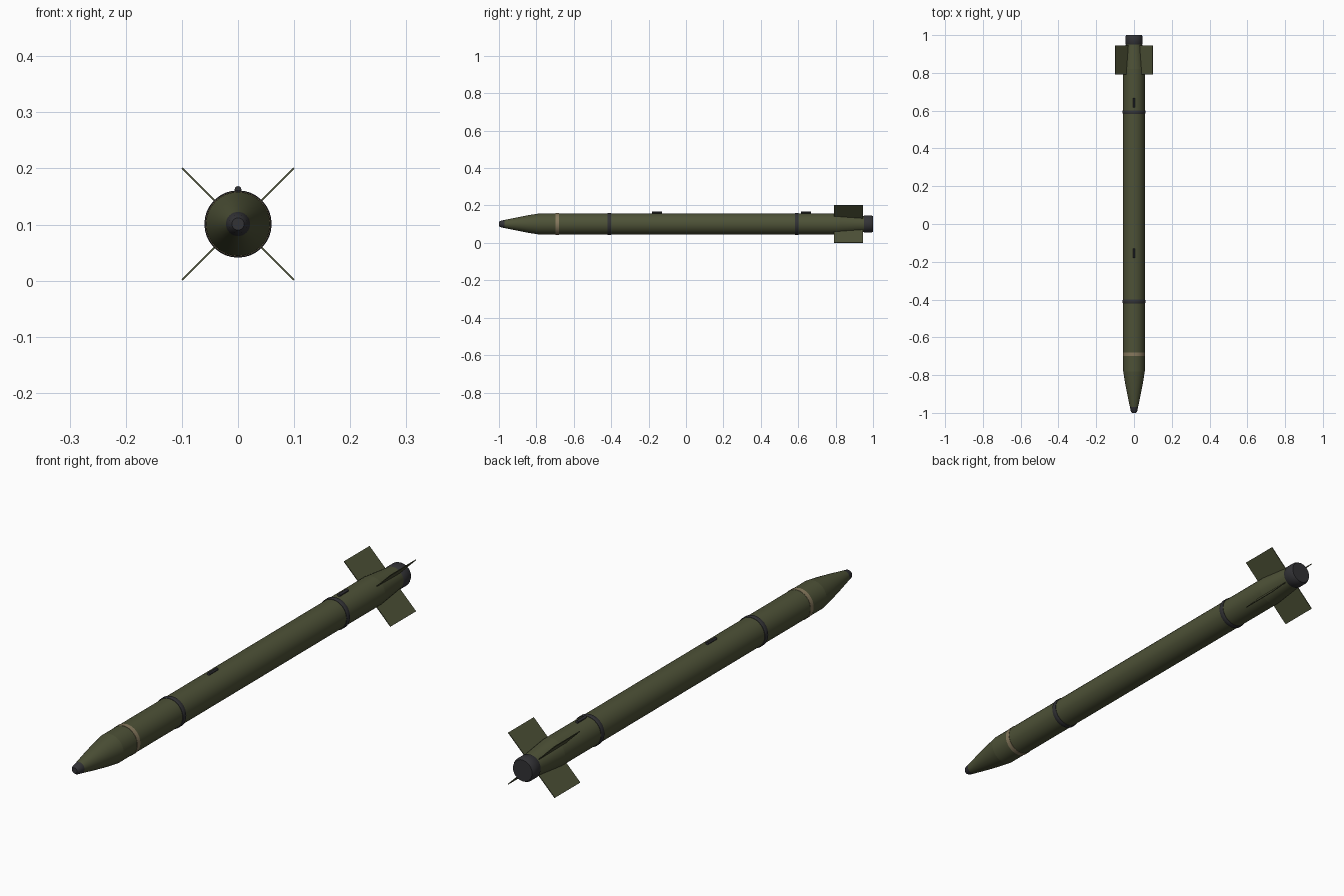
import bpy, bmesh, math
from mathutils import Matrix, Vector

if "Cube" in bpy.data.objects:
    bpy.data.objects.remove(bpy.data.objects["Cube"])

AXIS_Z = 0.101   # height of the long axis
SIDES = 32


def material(name, rgb):
    m = bpy.data.materials.new(name)
    m.diffuse_color = (*rgb, 1)
    m.use_nodes = True
    m.node_tree.nodes["Principled BSDF"].inputs["Base Color"].default_value = m.diffuse_color
    return m


OLIVE = material("olive", (0.075, 0.083, 0.038))
DARK = material("dark_grey", (0.032, 0.032, 0.036))
TAN = material("tan", (0.24, 0.19, 0.11))


def finish(name, bm, mat, smooth=True):
    bmesh.ops.recalc_face_normals(bm, faces=bm.faces[:])
    me = bpy.data.meshes.new(name)
    bm.to_mesh(me)
    bm.free()
    me.materials.append(mat)
    ob = bpy.data.objects.new(name, me)
    bpy.context.collection.objects.link(ob)
    if smooth:
        bpy.ops.object.select_all(action='DESELECT')
        ob.select_set(True)
        bpy.context.view_layer.objects.active = ob
        bpy.ops.object.shade_smooth_by_angle(angle=math.radians(30))
    return ob


def lathe(name, profile, mat):
    """Turn (y, radius) points round the long axis, with flat end caps."""
    bm = bmesh.new()
    rings = []
    for y, r in profile:
        rings.append([bm.verts.new((r * math.sin(2 * math.pi * i / SIDES), y,
                                    AXIS_Z + r * math.cos(2 * math.pi * i / SIDES)))
                      for i in range(SIDES)])
    for a, b in zip(rings, rings[1:]):
        for i in range(SIDES):
            j = (i + 1) % SIDES
            bm.faces.new((a[i], a[j], b[j], b[i]))
    bm.faces.new(rings[0])
    bm.faces.new(rings[-1])
    return finish(name, bm, mat)


def box(name, size, matrix, mat):
    bm = bmesh.new()
    bmesh.ops.create_cube(bm, size=1, matrix=matrix @ Matrix.Diagonal((*size, 1)))
    return finish(name, bm, mat, smooth=False)


# Body, nose cone and tapered tail
lathe("body_tube", [(-0.78, 0.057), (0.82, 0.057)], OLIVE)
lathe("nose_cone", [(-0.972, 0.021), (-0.90, 0.036), (-0.84, 0.0475), (-0.78, 0.057)], OLIVE)
lathe("nose_tip", [(-1.0, 0.011), (-0.992, 0.017), (-0.97, 0.0215)], DARK)
lathe("tail_cone", [(0.82, 0.057), (0.955, 0.043)], OLIVE)
lathe("nozzle", [(0.948, 0.042), (0.956, 0.046), (0.99, 0.046), (1.0, 0.041)], DARK)

# Rings round the body
lathe("warning_band", [(-0.698, 0.0582), (-0.68, 0.0582)], TAN)
for name, y in (("front_ring", -0.41), ("rear_ring", 0.592)):
    lathe(name, [(y - 0.01, 0.0585), (y - 0.007, 0.06), (y + 0.007, 0.06), (y + 0.01, 0.0585)], DARK)

# Mounting lugs on top, rounded along the body
for name, y in (("front_lug", -0.155), ("rear_lug", 0.642)):
    bm = bmesh.new()
    place = Matrix.Translation((0, y, AXIS_Z + 0.0615)) @ Matrix.Rotation(math.pi / 2, 4, 'X')
    bmesh.ops.create_cone(bm, cap_ends=True, segments=12, radius1=0.006,
                          radius2=0.006, depth=0.052, matrix=place)
    finish(name, bm, DARK)

# Four tail fins in an X
for i in range(4):
    turn = (Matrix.Translation((0, 0.868, AXIS_Z))
            @ Matrix.Rotation(math.radians(45 + 90 * i), 4, 'Y')
            @ Matrix.Translation((0.0905, 0, 0)))
    box("tail_fin_%d" % (i + 1), (0.101, 0.155, 0.003), turn, OLIVE)
